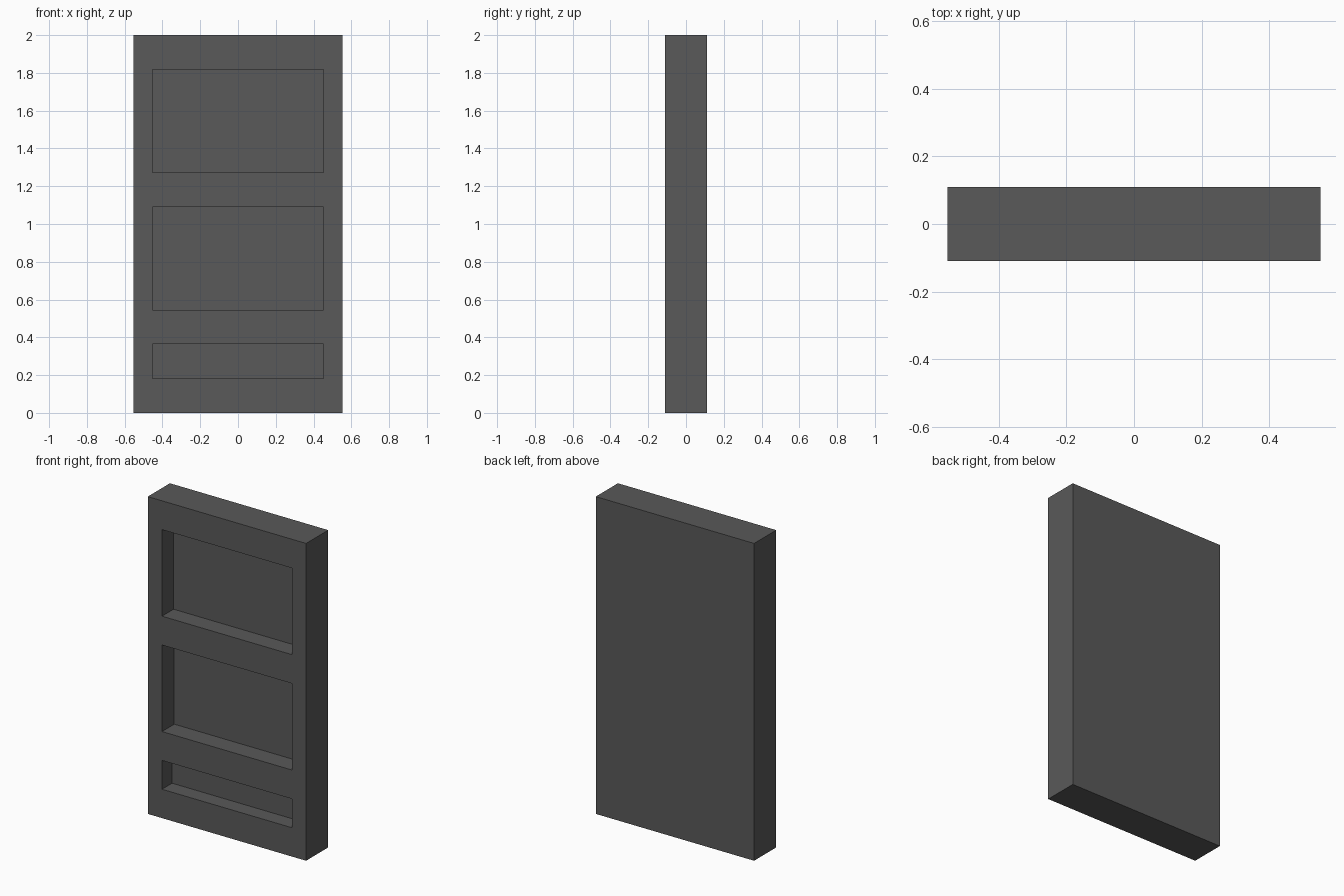
import bpy

default_cube = bpy.data.objects.get("Cube")
if default_cube:
    bpy.data.objects.remove(default_cube, do_unlink=True)

WIDTH, DEPTH, HEIGHT = 1.104, 0.22, 2.0
UNIT = HEIGHT / 11          # rail height; panels are multiples of it
PANEL_WIDTH = 0.906

dark_grey = bpy.data.materials.new("dark_grey")
dark_grey.use_nodes = True
colour = (0.1, 0.1, 0.1, 1)
dark_grey.diffuse_color = colour
dark_grey.node_tree.nodes["Principled BSDF"].inputs["Base Color"].default_value = colour


def box(name, size, centre):
    bpy.ops.mesh.primitive_cube_add(size=1, location=centre)
    obj = bpy.context.object
    obj.name = name
    obj.scale = size
    bpy.ops.object.transform_apply(location=False, rotation=False, scale=True)
    obj.data.materials.append(dark_grey)
    return obj


# Solid door slab
door = box("door_slab", (WIDTH, DEPTH, HEIGHT), (0, 0, HEIGHT / 2))

# Recessed front panels: name, bottom and height in rail units, recess depth
panels = [
    ("lower_panel", 1, 1, 0.10),
    ("middle_panel", 3, 3, 0.122),
    ("upper_panel", 7, 3, 0.115),
]
MARGIN = 0.1                # cutter overshoot in front of the slab
for name, bottom, height, recess in panels:
    cutter = box(name + "_cutter",
                 (PANEL_WIDTH, recess + MARGIN, height * UNIT),
                 (0, -DEPTH / 2 + (recess - MARGIN) / 2, (bottom + height / 2) * UNIT))
    cutter.hide_render = True
    cut = door.modifiers.new(name, "BOOLEAN")
    cut.operation = "DIFFERENCE"
    cut.solver = "EXACT"
    cut.object = cutter
    bpy.context.view_layer.objects.active = door
    bpy.ops.object.modifier_apply(modifier=cut.name)
    bpy.data.objects.remove(cutter, do_unlink=True)
